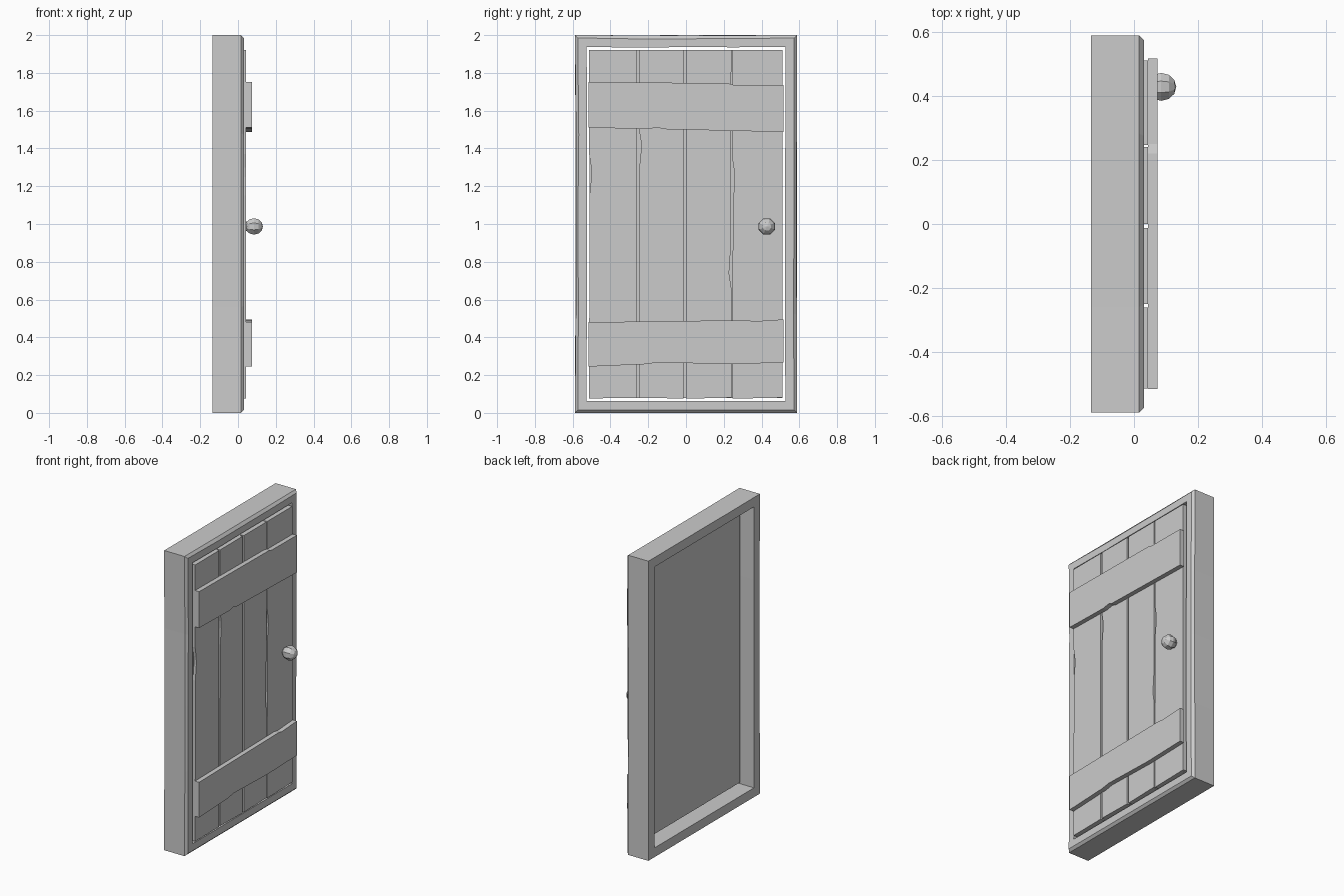
import bpy, bmesh, math, random
from mathutils import Matrix

if "Cube" in bpy.data.objects:
    bpy.data.objects.remove(bpy.data.objects["Cube"])

random.seed(4)


def finish(name, bm):
    bmesh.ops.recalc_face_normals(bm, faces=bm.faces)
    me = bpy.data.meshes.new(name)
    bm.to_mesh(me)
    bm.free()
    ob = bpy.data.objects.new(name, me)
    bpy.context.collection.objects.link(ob)
    return ob


def slab(name, outline, x0, x1):
    """Extrude a (y, z) outline along x."""
    bm = bmesh.new()
    face = bm.faces.new([bm.verts.new((x0, y, z)) for y, z in outline])
    top = bmesh.ops.extrude_face_region(bm, geom=[face])["geom"]
    verts = [v for v in top if isinstance(v, bmesh.types.BMVert)]
    bmesh.ops.translate(bm, vec=(x1 - x0, 0, 0), verts=verts)
    return finish(name, bm)


def rect(w, z0, z1):
    return [(-w, z0), (w, z0), (w, z1), (-w, z1)]


# Door frame: one ring with a worn outer chamfer on the front
def worn_loop(w, z0, z1, wear, fractions=(0.26, 0.5, 0.72)):
    c = rect(w, z0, z1)
    pts = []
    for i in range(4):
        (ya, za), (yb, zb) = c[i], c[(i + 1) % 4]
        pts.append((ya, za))
        for t in fractions:
            d = random.uniform(0, wear) if i else 0
            y, z = ya + (yb - ya) * t, za + (zb - za) * t
            if i == 2:
                z -= d
            else:
                y -= math.copysign(d, y) if i else 0
            pts.append((y, z))
    return pts


bm = bmesh.new()
profile = [(-0.134, 0.588, 0, 2, 0.003), (0.016, 0.588, 0, 2, 0.006),
           (0.031, 0.573, 0.015, 1.985, 0.006), (0.031, 0.526, 0.062, 1.937, 0.003),
           (-0.134, 0.526, 0.062, 1.937, 0)]
rings = [[bm.verts.new((x, y, z)) for y, z in worn_loop(w, z0, z1, wear)]
         for x, w, z0, z1, wear in profile]
for a, b in zip(rings, rings[1:] + rings[:1]):
    for i in range(len(a)):
        j = (i + 1) % len(a)
        bm.faces.new((a[i], a[j], b[j], b[i]))
finish("door_frame", bm)

# Backing panel behind the planks
slab("door_panel", rect(0.512, 0.08, 1.92), -0.042, 0.025)

# Four vertical planks, each with a nick in one or both edges
planks = [(-0.513, -0.260, 1.30, None), (-0.250, -0.013, 1.44, None),
          (0.000, 0.240, None, 0.74), (0.246, 0.511, 1.27, None)]
for i, (a, b, nick_l, nick_r) in enumerate(planks):
    t = random.uniform(-0.003, 0.003)
    pts = [(a, 0.078 + t), (b, 0.078 - t)]
    if nick_r:
        pts += [(b, nick_r - 0.08), (b - 0.012, nick_r), (b - 0.004, nick_r + 0.12)]
    pts += [(b, 1.922), (a, 1.922)]
    if nick_l:
        pts += [(a, nick_l + 0.07), (a + 0.011, nick_l), (a + 0.012, nick_l - 0.05),
                (a + 0.002, nick_l - 0.15)]
    slab(f"plank_{i + 1}", pts, 0.0, 0.043)

# Two slightly tilted cross battens
slab("batten_upper", [(-0.515, 1.51), (-0.20, 1.503), (-0.15, 1.512), (-0.12, 1.502),
                      (0.517, 1.487), (0.517, 1.735), (0.25, 1.737), (0.22, 1.745),
                      (-0.515, 1.752)], 0.043, 0.073)
slab("batten_lower", [(-0.515, 0.245), (-0.21, 0.258), (-0.15, 0.268), (0.21, 0.258),
                      (0.517, 0.266), (0.517, 0.495), (0.36, 0.485), (0.32, 0.491),
                      (-0.515, 0.48)], 0.043, 0.073)

# Low-poly knob on a short neck, both pointing along x
turn = Matrix.Rotation(math.pi / 2, 4, 'Y')
bm = bmesh.new()
bmesh.ops.create_uvsphere(bm, u_segments=8, v_segments=6, radius=0.047,
                          matrix=Matrix.Translation((0.085, 0.428, 0.987)) @ turn
                          @ Matrix.Rotation(math.pi / 8, 4, 'Z'))
finish("knob", bm)
bm = bmesh.new()
bmesh.ops.create_cone(bm, cap_ends=True, segments=8, radius1=0.025, radius2=0.025, depth=0.03,
                      matrix=Matrix.Translation((0.053, 0.428, 0.987)) @ turn)
finish("knob_neck", bm)
